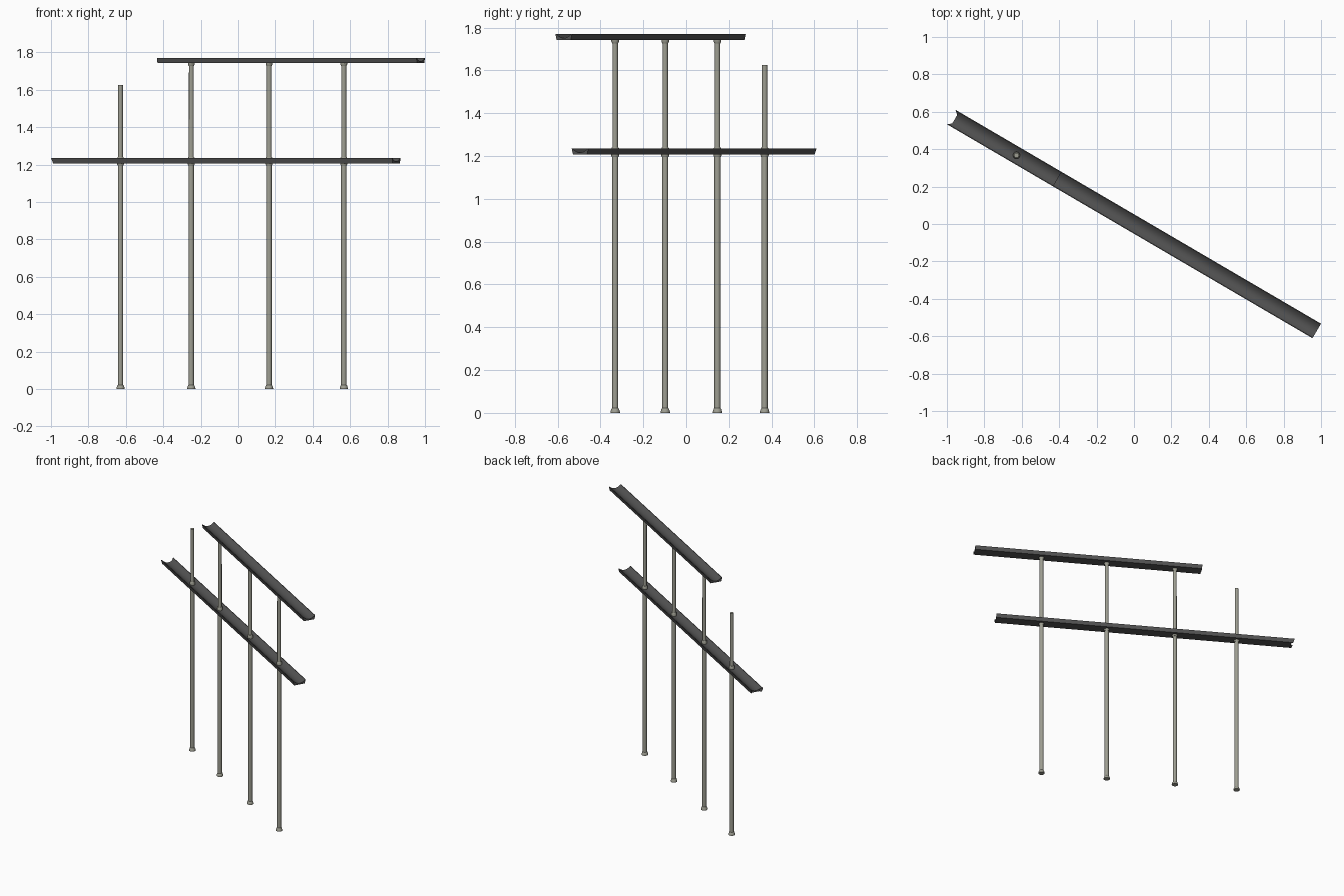
import bpy, bmesh, math
from mathutils import Vector

if "Cube" in bpy.data.objects:
    bpy.data.objects.remove(bpy.data.objects["Cube"])

ANG = math.atan2(-0.505, 0.863)            # run of the fence in plan
D = Vector((math.cos(ANG), math.sin(ANG), 0))
N = Vector((-D.y, D.x, 0))


def material(name, rgb):
    m = bpy.data.materials.new(name)
    m.diffuse_color = (*rgb, 1)
    m.use_nodes = True
    m.node_tree.nodes["Principled BSDF"].inputs["Base Color"].default_value = m.diffuse_color
    return m


POST = material("weathered grey", (0.34, 0.34, 0.285))
RAIL = material("dark grey", (0.085, 0.085, 0.085))


def finish(bm, name, mat, angle):
    bmesh.ops.recalc_face_normals(bm, faces=bm.faces)
    me = bpy.data.meshes.new(name)
    bm.to_mesh(me)
    bm.free()
    me.materials.append(mat)
    ob = bpy.data.objects.new(name, me)
    bpy.context.collection.objects.link(ob)
    bpy.context.view_layer.objects.active = ob
    ob.select_set(True)
    bpy.ops.object.shade_smooth_by_angle(angle=math.radians(angle))
    ob.select_set(False)


def lathe(name, x, y, profile, mat, sides=20):
    """Round part from (radius, height) pairs."""
    bm = bmesh.new()
    rings = [[bm.verts.new((x + r * math.cos(2 * math.pi * i / sides),
                            y + r * math.sin(2 * math.pi * i / sides), z))
              for i in range(sides)] for r, z in profile]
    for a, b in zip(rings, rings[1:]):
        for i in range(sides):
            j = (i + 1) % sides
            bm.faces.new((a[i], a[j], b[j], b[i]))
    bm.faces.new(rings[0][::-1])
    bm.faces.new(rings[-1])
    finish(bm, name, mat, 35)


def rail(name, s0, s1, z, notch):
    """Trough-shaped rail; notch pulls the web in behind the lips at its start."""
    half, h, web, lip, seg = 0.045, 0.028, 0.009, 0.004, 12
    inner = []
    for i in range(seg + 1):
        t = 1 - 2 * i / seg
        inner.append(((half - lip) * t, web + (h - web) * t * t))
    outer = []
    for i in range(seg + 1):
        t = -1 + 2 * i / seg
        outer.append(((half - 0.007) * t, 0.0))
    outer = [(-half, h)] + outer + [(half, h)]
    bm = bmesh.new()

    def vert(u, w, s):
        return bm.verts.new(D * s + N * u + Vector((0, 0, z + w)))

    def start(u):
        return s0 + notch * min(1, 2.5 * (1 - abs(u) / half))

    ends = []
    for side in (0, 1):
        ends.append([[vert(u, w, s1 if side else start(u)) for u, w in part]
                     for part in (inner, outer)])
    loops = [e[0] + e[1] for e in ends]
    n = len(loops[0])
    for i in range(n):
        j = (i + 1) % n
        bm.faces.new((loops[0][i], loops[0][j], loops[1][j], loops[1][i]))
    # end caps: strips between trough and underside
    for inn, out in ends:
        o = out[1:-1][::-1]
        for i in range(seg):
            bm.faces.new((inn[i], inn[i + 1], o[i + 1], o[i]))
        bm.faces.new((out[-1], inn[0], o[0]))
        bm.faces.new((out[0], inn[-1], o[-1]))
    finish(bm, name, RAIL, 30)


LOW, HIGH = 1.207, 1.742

# posts with flared feet, and collars where they meet the rails
for k, s in enumerate((-0.728, -0.290, 0.193, 0.656), 1):
    p = D * s
    top = 1.625 if k == 1 else HIGH + 0.005
    lathe(f"post_{k}", p.x, p.y,
          [(0.022, 0), (0.022, 0.005), (0.018, 0.018), (0.0145, 0.022),
           (0.0145, LOW), (0.0132, LOW + 0.02), (0.013, top)], POST)
    lathe(f"lower_collar_{k}", p.x, p.y,
          [(0.0155, LOW - 0.012), (0.019, LOW - 0.004), (0.019, LOW + 0.026),
           (0.0155, LOW + 0.033)], POST)
    if k > 1:
        lathe(f"upper_collar_{k}", p.x, p.y,
              [(0.0135, HIGH - 0.016), (0.018, HIGH - 0.007), (0.018, HIGH + 0.004)], POST)

# rails
rail("lower_rail", -1.132, 0.981, LOW, 0.022)
rail("upper_rail", -0.477, 1.132, HIGH, 0.0)
